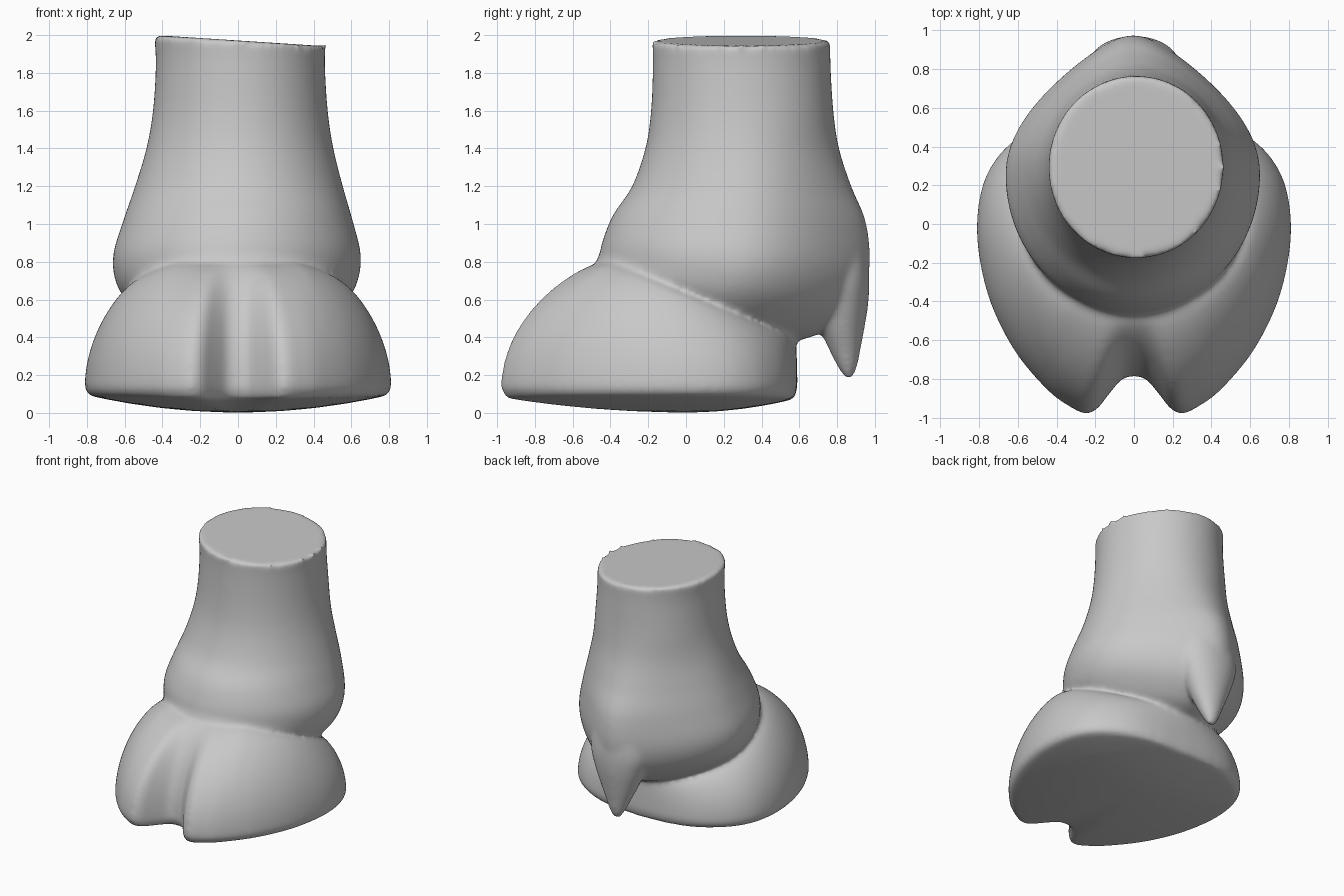
import bpy, bmesh
from math import sin, cos, pi, atan2
from mathutils import Vector

cube = bpy.data.objects.get("Cube")
if cube:
    bpy.data.objects.remove(cube, do_unlink=True)

N = 96
bm = bmesh.new()


def loft(rings):
    """Skin a stack of equal rings, bottom to top, into a closed shell."""
    loops = [[bm.verts.new(p) for p in ring] for ring in rings]
    n = len(loops[0])
    for a, b in zip(loops, loops[1:]):
        for i in range(n):
            j = (i + 1) % n
            bm.faces.new((a[i], a[j], b[j], b[i]))
    bm.faces.new(loops[0][::-1])
    bm.faces.new(loops[-1])


def spline(keys, steps):
    """Catmull-Rom through tuples of any width."""
    keys = [Vector(k) for k in keys]
    pts = []
    for i in range(len(keys) - 1):
        a, b = keys[max(i - 1, 0)], keys[i]
        c, d = keys[i + 1], keys[min(i + 2, len(keys) - 1)]
        for s in range(steps):
            t = s / steps
            pts.append(b + (c - a) * (t / 2)
                       + (a * 2 - b * 5 + c * 4 - d) * (t * t / 2)
                       + (b * 3 - a - c * 3 + d) * (t ** 3 / 2))
    return pts + [keys[-1]]


def egg(zf, zb, yf, yb, xl, xr, point):
    """Tilted ring whose back narrows by the point amount."""
    cy, ry, cx, rx = (yf + yb) / 2, (yb - yf) / 2, (xl + xr) / 2, (xr - xl) / 2
    ring = []
    for i in range(N):
        t = 2 * pi * i / N
        s = sin(t)
        narrow = 1 - point * max(s, 0) ** 2
        ring.append((cx + rx * cos(t) * narrow, cy + ry * s, zf + (zb - zf) * (s + 1) / 2))
    return ring


# Leg: front z, back z, front y, back y, right x, left x, back pointedness
leg = [
    (.60, .38, -.28, .58, -.45, .45, .3),
    (.77, .43, -.46, .73, -.585, .575, .38),
    (.85, .56, -.455, .89, -.65, .635, .42),
    (.93, .75, -.435, .97, -.66, .65, .45),
    (1.05, 1.0, -.385, .955, -.605, .605, .42),
    (1.2, 1.2, -.285, .875, -.545, .555, .27),
    (1.4, 1.4, -.215, .81, -.485, .505, .12),
    (1.6, 1.6, -.185, .78, -.45, .475, 0),
    (1.85, 1.85, -.175, .765, -.435, .46, 0),
    (2.0, 2.0, -.18, .765, -.445, .467, 0),
]
rings = [egg(*k) for k in spline(leg, 5)]
rings[-1] = [(x, y, z - .065 * (x + .44)) for x, y, z in rings[-1]]
rings[-2] = [(x, y, z - .04 * (x + .44)) for x, y, z in rings[-2]]
loft(rings)

# Hoof: outline with the cleft at the front, mirrored across x
half = [(0, -.785), (.06, -.80), (.13, -.88), (.19, -.955), (.25, -.98), (.33, -.945),
        (.45, -.855), (.62, -.65), (.75, -.38), (.81, -.08), (.79, .17), (.71, .34),
        (.58, .46), (.42, .54), (.22, .58), (0, .59)]
side = spline(half, 6)
outline = [(p.x, p.y) for p in side] + [(-p.x, p.y) for p in side[-2:0:-1]]


def crown(x, y):
    a = atan2((y + .05) / .75, x / .8)
    cx, cy = .6 * cos(a), .05 + .53 * sin(a)
    return cx, cy, min(.79, .82 - .41 * (cy + .47))


hoof = []
for f in (.1, .3, .5, .7, .85, .97):
    hoof.append([(x * f, y * f, .002 + f * f * (.075 + .025 * abs(x))) for x, y in outline])
for step in range(17):
    a = step / 16 * pi / 2
    ring = []
    for x, y in outline:
        cx, cy, cz = crown(x, y)
        w = cos(a) ** 1.5
        ring.append((cx + (x - cx) * w, cy + (y - cy) * w, .13 + (cz - .13) * sin(a)))
    hoof.append(ring)
hoof.append([(x * .5, y * .5, z - .02) for x, y, z in hoof[-1]])
loft(hoof)

# Dewclaw: z, front y, back y, half width; it widens into the back of the leg
claw = [(.18, .845, .88, .025), (.24, .805, .905, .06), (.34, .755, .925, .105),
        (.45, .71, .945, .155), (.58, .68, .965, .205), (.72, .65, .97, .24),
        (.95, .6, .95, .22)]
loft([egg(z, z, f, b, -w, w, 0) for z, f, b, w in spline(claw, 4)])

bmesh.ops.recalc_face_normals(bm, faces=bm.faces)
mesh = bpy.data.meshes.new("hoofed_foot")
bm.to_mesh(mesh)
bm.free()
foot = bpy.data.objects.new("hoofed_foot", mesh)
bpy.context.scene.collection.objects.link(foot)

# Fuse the parts into one soft skin
fuse = foot.modifiers.new("fuse", 'REMESH')
fuse.mode = 'VOXEL'
fuse.voxel_size = .016
fuse.use_smooth_shade = True
soften = foot.modifiers.new("soften", 'SMOOTH')
soften.factor = .5
soften.iterations = 14

# Plain grey
grey = bpy.data.materials.new("plain_grey")
grey.use_nodes = True
colour = (.58, .58, .58, 1)
grey.diffuse_color = colour
grey.node_tree.nodes["Principled BSDF"].inputs["Base Color"].default_value = colour
mesh.materials.append(grey)
